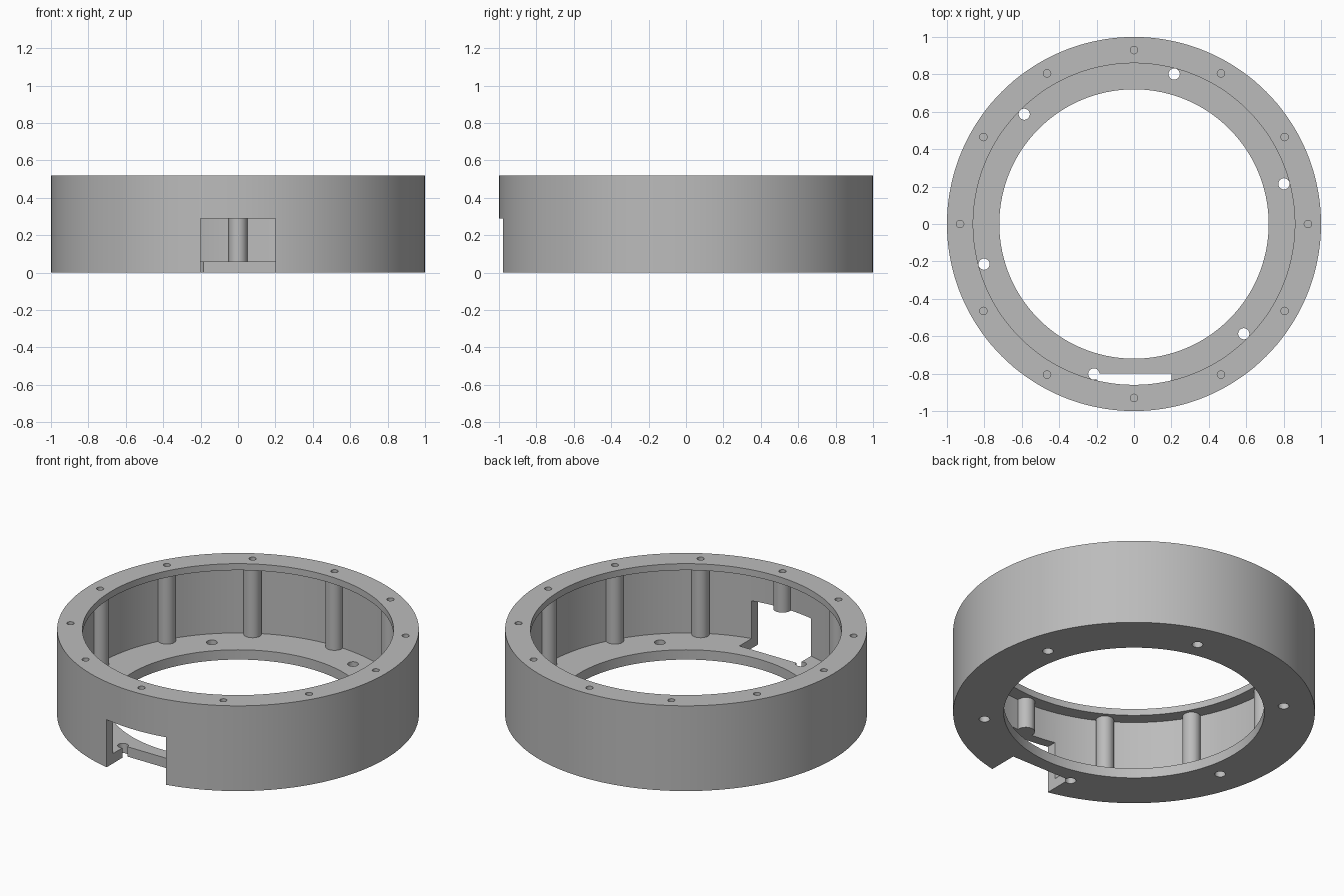
import bpy
import bmesh
import math
from mathutils import Matrix, Vector

if "Cube" in bpy.data.objects:
    bpy.data.objects.remove(bpy.data.objects["Cube"])

HEIGHT, FLOOR, LIP = 0.52, 0.06, 0.04
OUTER, WALL, LIP_IN, FLOOR_IN = 1.0, 0.94, 0.86, 0.72
SCREW_R = 0.93

grey = bpy.data.materials.new("plain grey")
grey.use_nodes = True
grey.diffuse_color = (0.5, 0.5, 0.5, 1)
grey.node_tree.nodes["Principled BSDF"].inputs["Base Color"].default_value = (0.5, 0.5, 0.5, 1)


def make_object(name, bm):
    bmesh.ops.recalc_face_normals(bm, faces=bm.faces)
    mesh = bpy.data.meshes.new(name)
    bm.to_mesh(mesh)
    bm.free()
    mesh.materials.append(grey)
    obj = bpy.data.objects.new(name, mesh)
    bpy.context.collection.objects.link(obj)
    return obj


def lathe(name, profile, steps):
    bm = bmesh.new()
    verts = [bm.verts.new((r, 0, z)) for r, z in profile]
    edges = [bm.edges.new((v, verts[i - 1])) for i, v in enumerate(verts)]
    bmesh.ops.spin(bm, geom=verts + edges, cent=(0, 0, 0), axis=(0, 0, 1),
                   angle=math.tau, steps=steps, use_merge=True)
    bmesh.ops.remove_doubles(bm, verts=bm.verts, dist=1e-5)
    return make_object(name, bm)


def cylinder_circle(name, count, start, ring, radius, z0, z1, sides):
    """Upright cylinders spaced evenly around the axis."""
    bm = bmesh.new()
    for i in range(count):
        a = math.radians(start) + math.tau * i / count
        place = Vector((ring * math.cos(a), ring * math.sin(a), (z0 + z1) / 2))
        bmesh.ops.create_cone(bm, cap_ends=True, segments=sides, radius1=radius,
                              radius2=radius, depth=z1 - z0,
                              matrix=Matrix.Translation(place))
    return make_object(name, bm)


def combine(target, tool, operation):
    mod = target.modifiers.new(tool.name, "BOOLEAN")
    mod.operation = operation
    mod.solver = "EXACT"
    mod.object = tool
    tool.hide_render = True
    bpy.context.view_layer.objects.active = target
    bpy.ops.object.modifier_apply(modifier=mod.name)
    bpy.data.objects.remove(tool)


# Ring wall with a floor flange and a narrow top lip
housing = lathe("ring_housing", [
    (FLOOR_IN, 0), (OUTER, 0), (OUTER, HEIGHT), (LIP_IN, HEIGHT),
    (LIP_IN, HEIGHT - LIP), (WALL, HEIGHT - LIP), (WALL, FLOOR), (FLOOR_IN, FLOOR)], 144)

# Screw posts between floor and lip
posts = cylinder_circle("screw_posts", 12, 0, SCREW_R, 0.05, FLOOR / 2, HEIGHT - LIP / 2, 32)
combine(housing, posts, "UNION")

# Front cable opening
bm = bmesh.new()
bmesh.ops.create_cube(bm, size=1, matrix=Matrix.Translation((0, -1.0, 0.095))
                      @ Matrix.Diagonal((0.4, 0.4, 0.39, 1)))
combine(housing, make_object("opening_cutter", bm), "DIFFERENCE")

# Blind screw holes in the top and through holes in the floor
screw_holes = cylinder_circle("screw_hole_cutter", 12, 0, SCREW_R, 0.02, 0.33, HEIGHT + 0.1, 24)
combine(housing, screw_holes, "DIFFERENCE")
floor_holes = cylinder_circle("floor_hole_cutter", 6, 15, 0.83, 0.03, -0.1, 0.2, 24)
combine(housing, floor_holes, "DIFFERENCE")

# Smooth curves with crisp edges
bpy.ops.object.select_all(action="DESELECT")
housing.select_set(True)
bpy.context.view_layer.objects.active = housing
bpy.ops.object.shade_smooth_by_angle(angle=math.radians(30))
